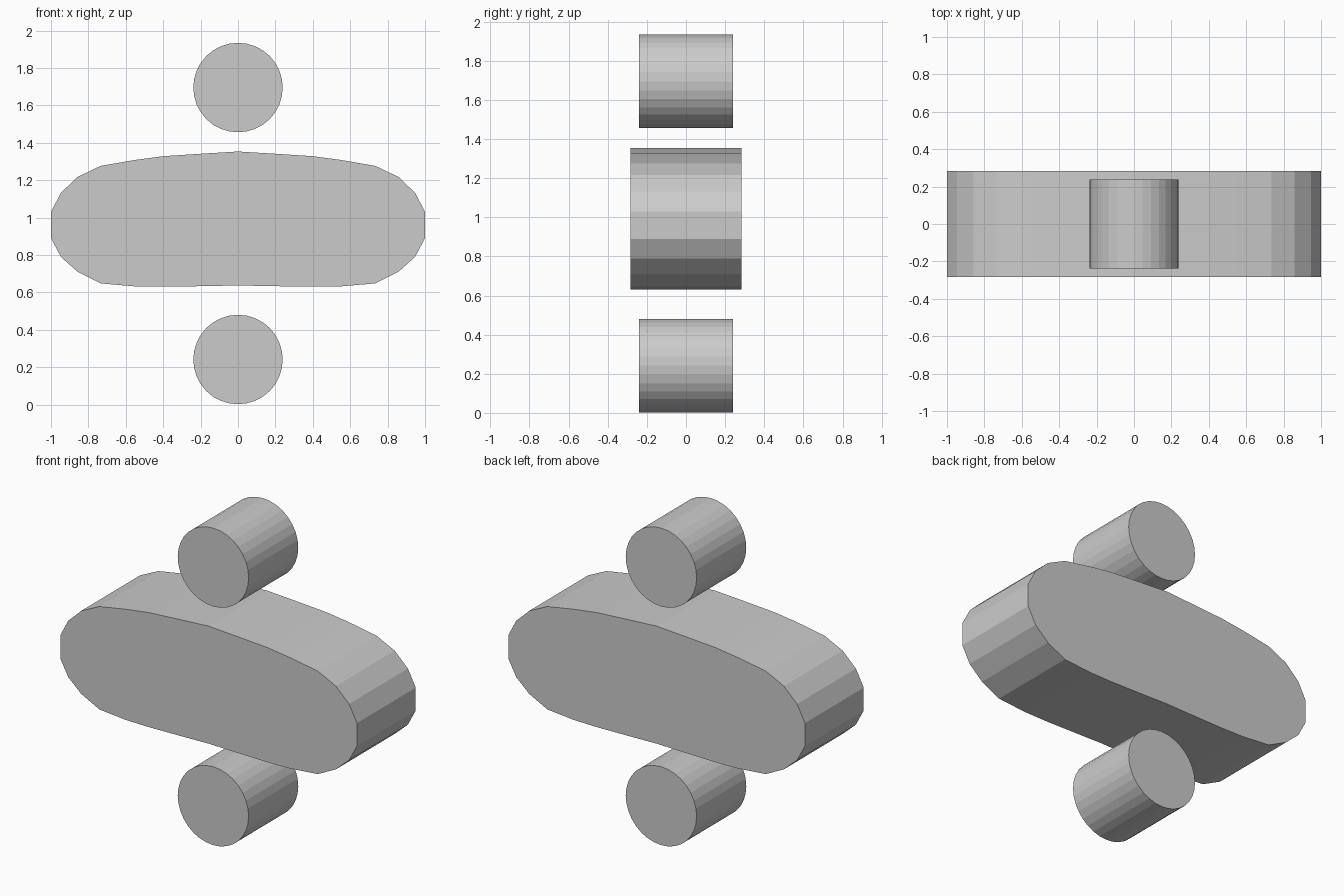
import bpy, bmesh
from math import cos, sin, tau

if "Cube" in bpy.data.objects:
    bpy.data.objects.remove(bpy.data.objects["Cube"])


def extrude_profile(name, points, half_depth):
    """Flat-faced prism: an (x, z) outline extruded along y."""
    bm = bmesh.new()
    face = bm.faces.new([bm.verts.new((x, -half_depth, z)) for x, z in points])
    ext = bmesh.ops.extrude_face_region(bm, geom=[face], use_keep_orig=True)
    moved = [g for g in ext["geom"] if isinstance(g, bmesh.types.BMVert)]
    bmesh.ops.translate(bm, verts=moved, vec=(0, 2 * half_depth, 0))
    bmesh.ops.recalc_face_normals(bm, faces=bm.faces)
    mesh = bpy.data.meshes.new(name)
    bm.to_mesh(mesh)
    bm.free()
    obj = bpy.data.objects.new(name, mesh)
    bpy.context.collection.objects.link(obj)
    return obj


def circle(radius, z, sides=32):
    return [(radius * cos(tau * i / sides), z + radius * sin(tau * i / sides))
            for i in range(sides)]


# Wide bar: right half of the outline from top to bottom, mirrored
half = [(0, 1.353), (0.2, 1.341), (0.4, 1.328), (0.55, 1.308), (0.735, 1.276),
        (0.858, 1.217), (0.947, 1.132), (1.0, 1.03), (1.0, 0.89),
        (0.947, 0.79), (0.858, 0.71), (0.735, 0.648), (0.55, 0.632),
        (0.4, 0.63), (0.2, 0.633), (0, 0.637)]
mirrored = [(-x, z) for x, z in reversed(half[1:-1])]
extrude_profile("middle_bar", half + mirrored, 0.283)

# Round dots above and below the bar
for name, z in (("upper_dot", 1.695), ("lower_dot", 0.241)):
    extrude_profile(name, circle(0.239, z), 0.239)
